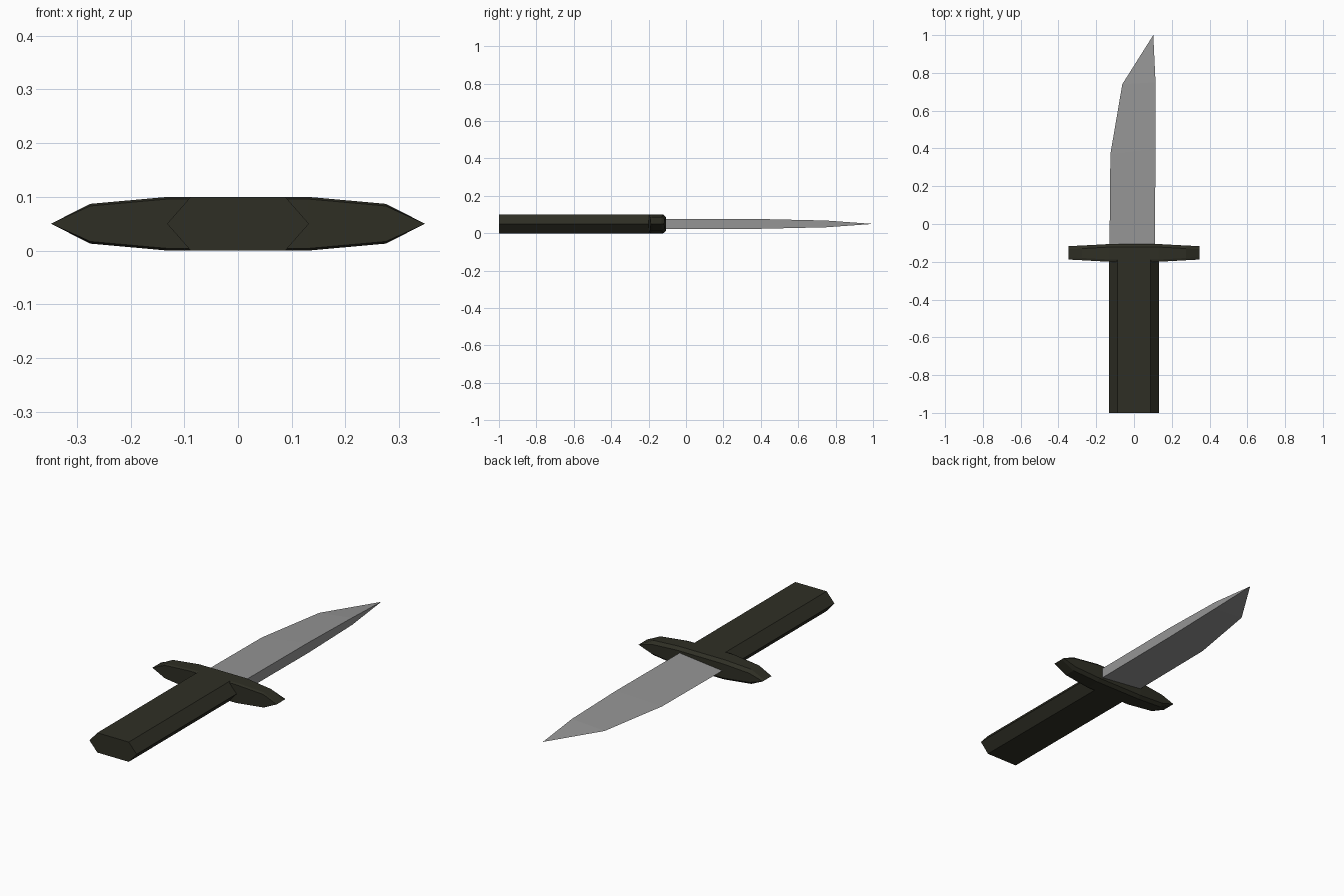
import bpy, bmesh

if "Cube" in bpy.data.objects:
    bpy.data.objects.remove(bpy.data.objects["Cube"])

MID = 0.05  # height of the knife's centre plane


def material(name, rgb):
    m = bpy.data.materials.new(name)
    m.diffuse_color = (*rgb, 1)
    m.use_nodes = True
    m.node_tree.nodes["Principled BSDF"].inputs["Base Color"].default_value = m.diffuse_color
    return m


olive = material("dark olive", (0.028, 0.028, 0.018))
steel = material("steel grey", (0.30, 0.30, 0.30))


def loft(name, rings, mat, cap=None):
    """Skin equal-length closed rings; cap lists the index groups closing both ends."""
    bm = bmesh.new()
    loops = [[bm.verts.new(p) for p in ring] for ring in rings]
    n = len(rings[0])
    for a, b in zip(loops, loops[1:]):
        for i in range(n):
            j = (i + 1) % n
            bm.faces.new((a[i], a[j], b[j], b[i]))
    for loop in (loops[0], loops[-1]):
        for group in cap or [range(n)]:
            bm.faces.new([loop[i] for i in group])
    bmesh.ops.remove_doubles(bm, verts=bm.verts, dist=1e-5)
    bmesh.ops.recalc_face_normals(bm, faces=bm.faces)
    mesh = bpy.data.meshes.new(name)
    bm.to_mesh(mesh)
    bm.free()
    mesh.materials.append(mat)
    obj = bpy.data.objects.new(name, mesh)
    bpy.context.collection.objects.link(obj)
    return obj


# Handle: straight six-sided bar
hexagon = [(-0.132, MID), (-0.088, 0.1), (0.088, 0.1),
           (0.132, MID), (0.088, 0.0), (-0.088, 0.0)]
loft("handle", [[(x, y, z) for x, z in hexagon] for y in (-1.0, -0.17)], olive)

# Guard: long pointed bar, thinner towards its ends, with bevelled front and back
# columns: x, half height, front y, back y
columns = [(-0.348, 0.0, -0.188, -0.117), (-0.275, 0.037, -0.192, -0.114),
           (-0.13, 0.05, -0.2, -0.106), (0.13, 0.05, -0.2, -0.106),
           (0.275, 0.037, -0.192, -0.114), (0.348, 0.0, -0.188, -0.117)]


def guard_ring(side, inward, inset):
    def point(c, sign):
        h = max(c[1] - inset, 0)
        y = c[2] + inward if side == "front" else c[3] - inward
        return (c[0], y, MID + sign * h)
    return [point(c, 1) for c in columns] + [point(c, -1) for c in columns[-2:0:-1]]


guard_caps = [(0, 1, 9), (1, 2, 8, 9), (2, 3, 7, 8), (3, 4, 6, 7), (4, 5, 6)]
loft("guard", [guard_ring("front", 0, 0.004), guard_ring("front", 0.012, 0),
               guard_ring("back", 0.016, 0), guard_ring("back", 0, 0.014)],
     olive, guard_caps)

# Blade: wedge section with a thick spine at +x and a sharp edge at -x
# stations: edge (x, y), spine (x, y), half thickness of the spine
stations = [((-0.13, -0.15), (0.11, -0.15), 0.026),
            ((-0.125, 0.37), (0.114, 0.40), 0.026),
            ((-0.062, 0.74), (0.114, 0.75), 0.018)]
rings = [[(*e, MID), (*s, MID + t), (*s, MID - t)] for e, s, t in stations]
rings.append([(0.102, 1.0, MID), (0.102, 1.0, MID + 0.001), (0.102, 1.0, MID - 0.001)])
rings[-1] = [(0.102, 1.0, MID)] * 3


def blade(rings):
    bm = bmesh.new()
    loops = [[bm.verts.new(p) for p in r] for r in rings[:-1]]
    tip = bm.verts.new(rings[-1][0])
    for a, b in zip(loops, loops[1:]):
        for i in range(3):
            j = (i + 1) % 3
            bm.faces.new((a[i], a[j], b[j], b[i]))
    for i in range(3):
        bm.faces.new((loops[-1][i], loops[-1][(i + 1) % 3], tip))
    bm.faces.new(loops[0])
    bmesh.ops.recalc_face_normals(bm, faces=bm.faces)
    mesh = bpy.data.meshes.new("blade")
    bm.to_mesh(mesh)
    bm.free()
    mesh.materials.append(steel)
    bpy.context.collection.objects.link(bpy.data.objects.new("blade", mesh))


blade(rings)
